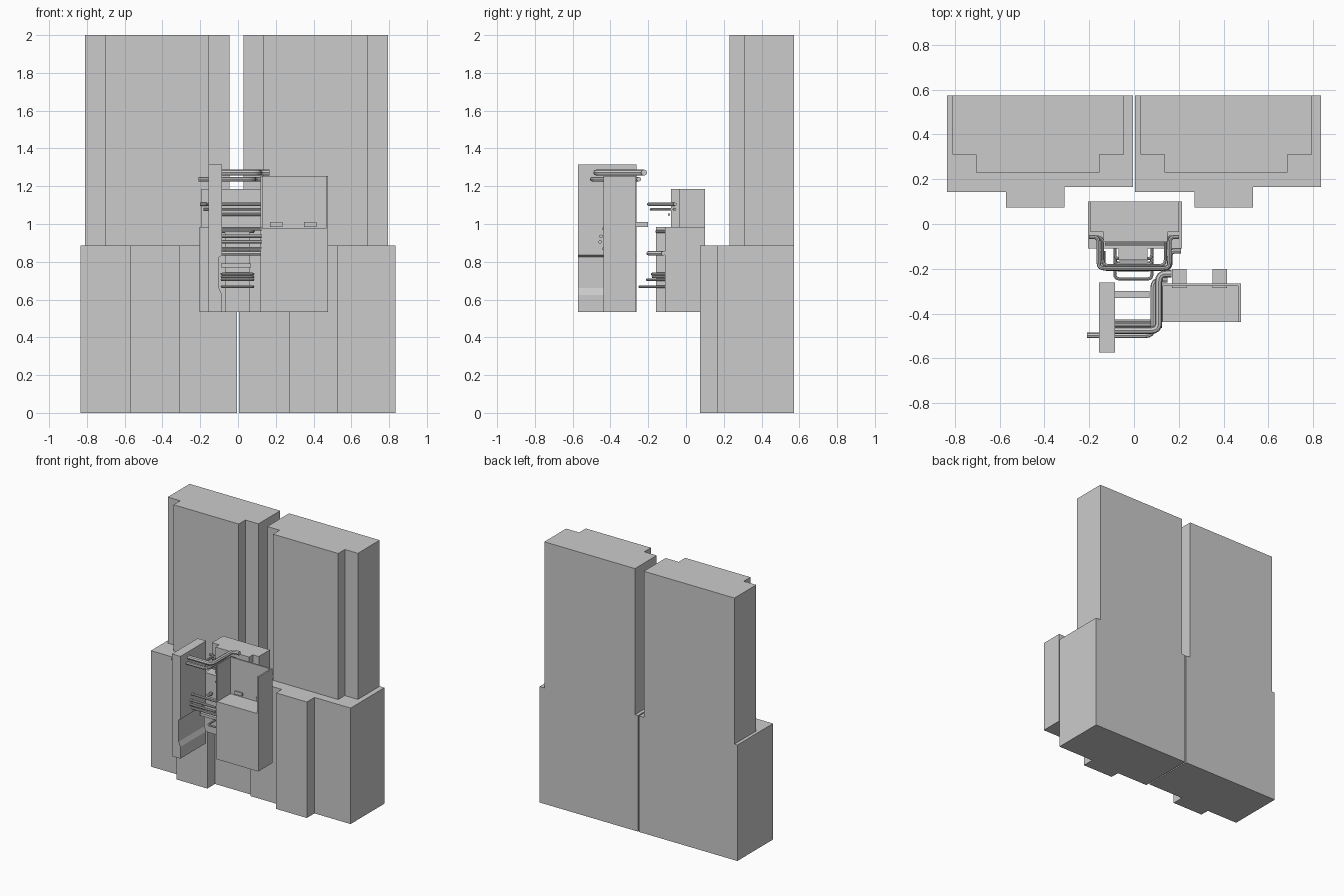
import bpy, bmesh
from mathutils import Vector

if "Cube" in bpy.data.objects:
    bpy.data.objects.remove(bpy.data.objects["Cube"])


def prism(name, pts, lo, hi, axis='z'):
    """Extrude a 2D outline: (x, y) along z, or (x, z) along y."""
    def place(p, h):
        return (p[0], p[1], h) if axis == 'z' else (p[0], h, p[1])
    bm = bmesh.new()
    a = [bm.verts.new(place(p, lo)) for p in pts]
    b = [bm.verts.new(place(p, hi)) for p in pts]
    bm.faces.new(a)
    bm.faces.new(b)
    for i in range(len(pts)):
        j = (i + 1) % len(pts)
        bm.faces.new((a[i], a[j], b[j], b[i]))
    bmesh.ops.recalc_face_normals(bm, faces=bm.faces[:])
    me = bpy.data.meshes.new(name)
    bm.to_mesh(me)
    bm.free()
    ob = bpy.data.objects.new(name, me)
    bpy.context.collection.objects.link(ob)
    return ob


def box(name, x0, x1, y0, y1, z0, z1):
    return prism(name, [(x0, y0), (x1, y0), (x1, y1), (x0, y1)], z0, z1)


def pipe(name, pts, z, r, bend=0.025):
    """Round horizontal tube with rounded corners."""
    pts = [Vector((x, y, z)) for x, y in pts]
    path = [pts[0]]
    for p, c, n in zip(pts, pts[1:], pts[2:]):
        a = c + (p - c).normalized() * bend
        b = c + (n - c).normalized() * bend
        for k in range(5):
            t = k / 4
            path.append(a * (1 - t) ** 2 + c * 2 * t * (1 - t) + b * t * t)
    path.append(pts[-1])
    cu = bpy.data.curves.new(name, 'CURVE')
    cu.dimensions = '3D'
    cu.bevel_depth = r
    cu.bevel_resolution = 2
    cu.use_fill_caps = True
    sp = cu.splines.new('POLY')
    sp.points.add(len(path) - 1)
    for q, p in zip(sp.points, path):
        q.co = (*p, 1)
    ob = bpy.data.objects.new(name, cu)
    bpy.context.collection.objects.link(ob)


def stepped(x0, a, b, x1, back, fl, fm, fr):
    """Plan outline with a raised middle front."""
    return [(x0, back), (x0, fl), (a, fl), (a, fm),
            (b, fm), (b, fr), (x1, fr), (x1, back)]


# two tall cabinets, each with a wide base and a narrower upper part
for side, dx in (("left", 0), ("right", 0.84)):
    base = stepped(-.835, -.57, -.31, -.005, .573, .143, .073, .165)
    upper = stepped(-.81, -.705, -.155, -.045, .573, .31, .23, .31)
    for part, outline, z0, z1 in (("base", base, 0, .885), ("upper", upper, .885, 2)):
        prism(f"{side}_cabinet_{part}", [(x + dx, y) for x, y in outline], z0, z1)

# central housing
prism("housing_lower", stepped(-.205, -.07, .06, .215, .1, -.11, -.16, -.11), .535, .985)
prism("housing_upper", stepped(-.195, -.135, .15, .2, .1, -.035, -.08, -.035), .985, 1.185)

# standing side panel with shallow recess low on its inner face
prism("side_panel", [(-.157, .535), (-.085, .535), (-.085, .625), (-.1, .66),
                     (-.1, .825), (-.085, .835), (-.085, 1.315), (-.157, 1.315)],
      -.573, -.262, 'y')

# right bin: solid lower body, upper bay open at the front and top
box("bin_body", .12, .477, -.437, -.265, .535, .975)
box("bin_back", .12, .477, -.277, -.265, .975, 1.255)
box("bin_left_wall", .12, .13, -.437, -.277, .975, 1.255)
box("bin_right_wall", .465, .477, -.437, -.277, .975, 1.255)
for i, x in enumerate((.17, .35)):
    box(f"bin_bracket_{i}", x, x + .065, -.285, -.2, .985, 1.01)

# upper linking pipes from panel to bin
pipe("link_pipe_thick", [(-.09, -.475), (.11, -.475), (.11, -.222), (.168, -.222)], 1.272, .016, .035)
pipe("link_pipe_thin", [(-.21, -.497), (.085, -.497), (.085, -.25), (.15, -.25)], 1.237, .012, .035)

# rails wrapping around the housing
for i, (z, d, w, r) in enumerate(((1.105, -.198, .158, .009), (1.078, -.185, .14, .007))):
    pipe(f"wrap_rail_{i}", [(-w - .042, -.058), (-w, -.058), (-w, d),
                            (w, d), (w, -.058), (w + .042, -.058)], z, r)
pipe("housing_rod_high", [(-.13, -.09), (.14, -.09)], 1.05, .007)
pipe("lower_wrap_rail", [(-.14, -.12), (-.14, -.198), (.16, -.198),
                         (.16, -.12), (.21, -.12)], .845, .012)

# small U handles on the housing front
for i, (z, d) in enumerate(((.96, -.155), (.735, -.18), (.72, -.175), (.705, -.205), (.668, -.245))):
    pipe(f"front_handle_{i}", [(-.085, -.11), (-.085, d), (.08, d), (.08, -.11)], z, .007, .02)

# rods between the side panel and the bin
for i, (y, z) in enumerate(((-.435, .975), (-.45, .935), (-.455, .905), (-.435, .87))):
    pipe(f"cross_rod_{i}", [(-.1, y), (.125, y)], z, .009)
box("cross_bar", -.09, .07, -.33, -.3, .77, .79)

# smooth the tubes, keeping end caps sharp
bpy.ops.object.select_all(action='DESELECT')
tubes = [o for o in bpy.data.objects if o.type == 'CURVE']
for o in tubes:
    o.select_set(True)
bpy.context.view_layer.objects.active = tubes[0]
bpy.ops.object.convert(target='MESH')
bpy.ops.object.shade_smooth_by_angle()
